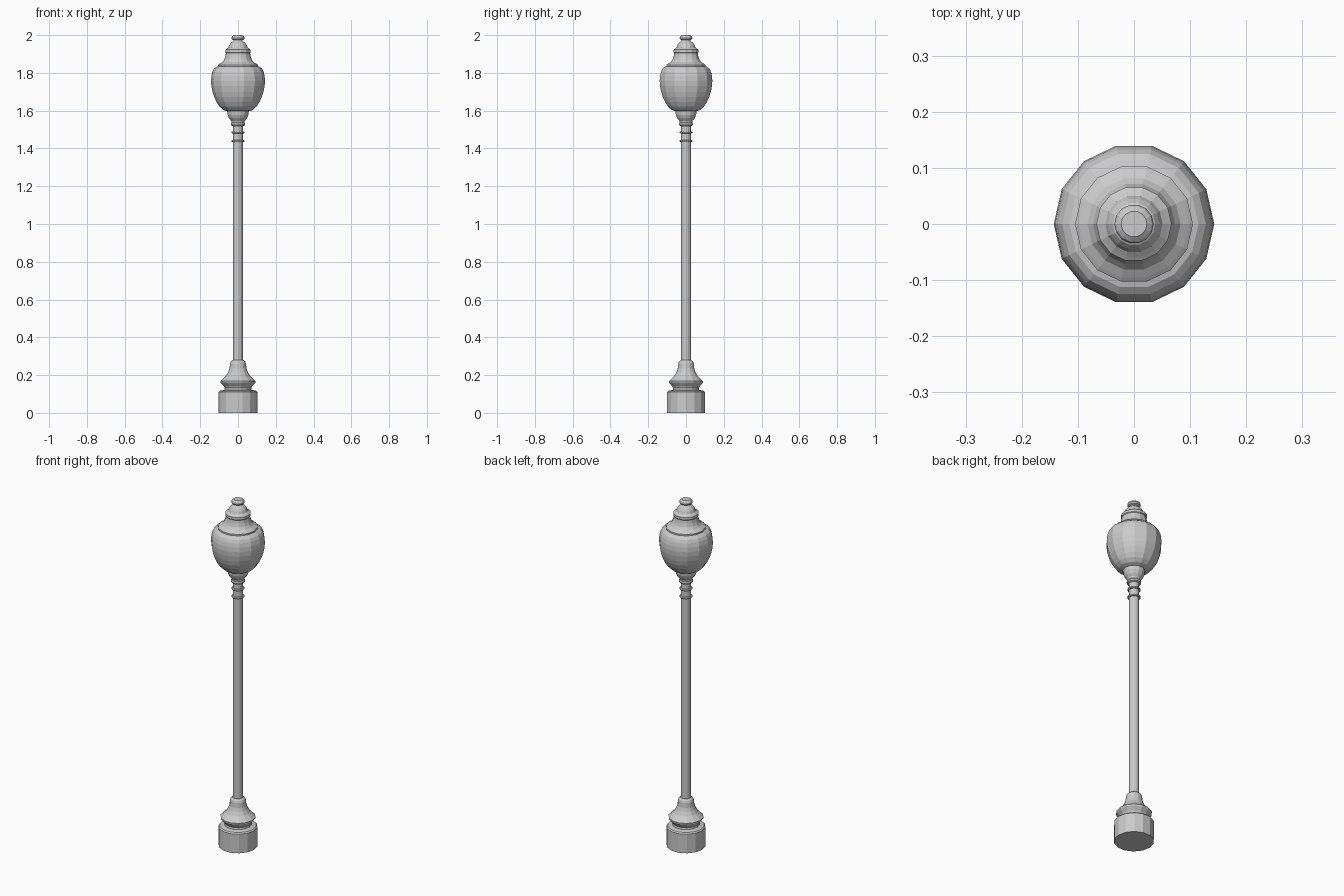
import bpy, bmesh, math

SIDES = 14


def lathe(name, profile, closed=False):
    """Spin (radius, height) points around z; cap the ends unless closed."""
    bm = bmesh.new()
    rings = []
    for r, z in profile:
        rings.append([bm.verts.new((r * math.cos(2 * math.pi * i / SIDES),
                                    r * math.sin(2 * math.pi * i / SIDES), z))
                      for i in range(SIDES)])
    pairs = list(zip(rings, rings[1:]))
    if closed:
        pairs.append((rings[-1], rings[0]))
    else:
        bm.faces.new(rings[0][::-1])
        bm.faces.new(rings[-1])
    for low, high in pairs:
        for i in range(SIDES):
            j = (i + 1) % SIDES
            bm.faces.new((low[i], low[j], high[j], high[i]))
    bmesh.ops.recalc_face_normals(bm, faces=bm.faces)
    mesh = bpy.data.meshes.new(name)
    bm.to_mesh(mesh)
    bm.free()
    obj = bpy.data.objects.new(name, mesh)
    bpy.context.collection.objects.link(obj)
    return obj


# Plinth, waist and flared foot
lathe("base", [
    (0.103, 0), (0.103, 0.11), (0.097, 0.117), (0.072, 0.122), (0.07, 0.132),
    (0.076, 0.142), (0.092, 0.16), (0.093, 0.168), (0.08, 0.18),
    (0.064, 0.195), (0.052, 0.215), (0.045, 0.235), (0.042, 0.262),
    (0.038, 0.272), (0.029, 0.28)])

# Shaft
lathe("pole", [(0.027, 0.27), (0.027, 1.54)])

# Thin rings round the neck of the pole
for n, z in enumerate((1.439, 1.485)):
    lathe(f"neck_ring_{n + 1}", [
        (0.026, z - 0.006), (0.033, z - 0.004), (0.035, z),
        (0.033, z + 0.004), (0.026, z + 0.006)], closed=True)

# Collar and cup holding the globe
lathe("globe_holder", [
    (0.027, 1.518), (0.036, 1.522), (0.038, 1.53), (0.034, 1.537),
    (0.036, 1.546), (0.047, 1.56), (0.055, 1.578), (0.058, 1.6),
    (0.05, 1.605)])

# Globe
lathe("globe", [
    (0.06, 1.597), (0.08, 1.605), (0.098, 1.622), (0.113, 1.645),
    (0.126, 1.672), (0.135, 1.7), (0.141, 1.73), (0.143, 1.758),
    (0.141, 1.783), (0.136, 1.805), (0.128, 1.822), (0.115, 1.832),
    (0.1, 1.836)])

# Stepped cap and finial
lathe("cap", [
    (0.1, 1.832), (0.105, 1.835), (0.105, 1.843), (0.098, 1.848),
    (0.083, 1.857), (0.073, 1.87), (0.067, 1.888), (0.064, 1.905),
    (0.067, 1.909), (0.067, 1.923), (0.06, 1.928), (0.051, 1.935),
    (0.046, 1.948), (0.038, 1.96), (0.027, 1.967), (0.023, 1.973),
    (0.033, 1.978), (0.035, 1.986), (0.032, 1.993), (0.023, 2.0)])
